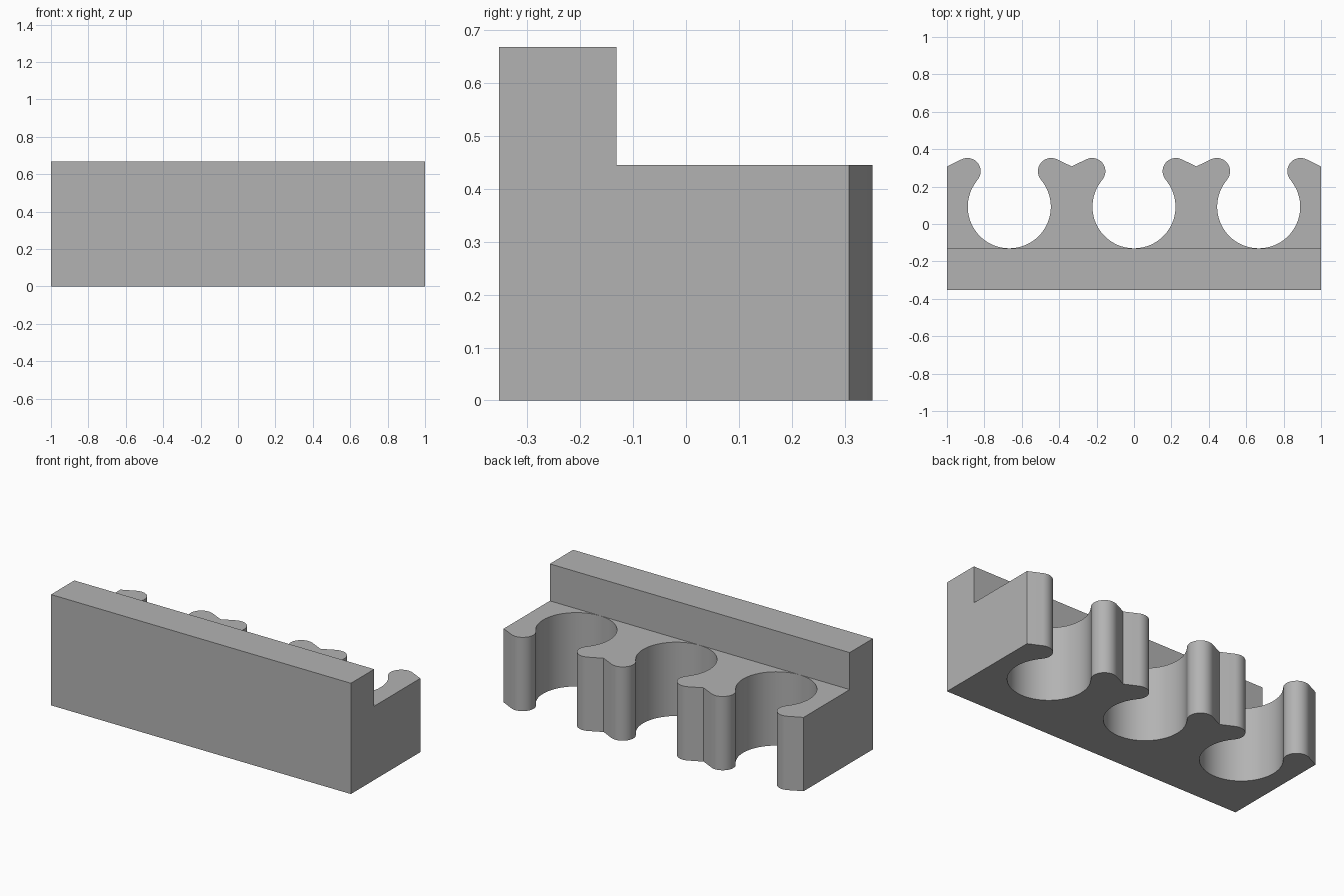
import bpy, bmesh
from math import atan2, acos, cos, sin, pi, hypot

cube = bpy.data.objects.get("Cube")
if cube:
    bpy.data.objects.remove(cube, do_unlink=True)

# Main sizes
PITCH = 2 / 3
FRONT, STEP, VALLEY = -0.353, -0.131, 0.308
SHELF_Z, WALL_Z = 0.445, 0.668
SLOT_R, SLOT_Y = 0.222, 0.092
LIP_R, LIP_X, LIP_Y = 0.071, 0.224, 0.282


def arc(cx, cy, r, start, end, steps):
    angles = [start + (end - start) * i / steps for i in range(steps + 1)]
    return [(cx + r * cos(a), cy + r * sin(a)) for a in angles]


# Half of one clip opening: slope, rounded lip, then the round slot
dx, dy = PITCH / 2 - LIP_X, VALLEY - LIP_Y
tangent = atan2(dy, dx) + acos(LIP_R / hypot(dx, dy))
neck = atan2(LIP_Y - SLOT_Y, LIP_X)
half = [(PITCH / 2, VALLEY)]
half += arc(LIP_X, LIP_Y, LIP_R, tangent, pi + neck, 16)
half += arc(0, SLOT_Y, SLOT_R, neck, -pi / 2, 32)[1:]
opening = half + [(-x, y) for x, y in reversed(half[:-1])]

# Outline of the whole rack, with three openings along the back
outline = [(-1, FRONT), (1, FRONT)]
for cx in (PITCH, 0, -PITCH):
    points = [(cx + x, y) for x, y in opening]
    outline += points if cx == PITCH else points[1:]

# Extrude the outline to shelf height
bm = bmesh.new()
base = bm.faces.new([bm.verts.new((x, y, 0)) for x, y in outline])
up = bmesh.ops.extrude_face_region(bm, geom=[base], use_keep_orig=True)["geom"]
bmesh.ops.translate(bm, vec=(0, 0, SHELF_Z),
                    verts=[v for v in up if isinstance(v, bmesh.types.BMVert)])

# Cut the top along the step and raise the front strip into a wall
bmesh.ops.bisect_plane(bm, geom=bm.verts[:] + bm.edges[:] + bm.faces[:],
                       plane_co=(0, STEP, 0), plane_no=(0, 1, 0))
strip = [f for f in bm.faces
         if all(v.co.z > SHELF_Z - 0.001 and v.co.y < STEP + 0.001 for v in f.verts)]
up = bmesh.ops.extrude_face_region(bm, geom=strip)["geom"]
bmesh.ops.translate(bm, vec=(0, 0, WALL_Z - SHELF_Z),
                    verts=[v for v in up if isinstance(v, bmesh.types.BMVert)])
bmesh.ops.recalc_face_normals(bm, faces=bm.faces)

mesh = bpy.data.meshes.new("clip_rack")
bm.to_mesh(mesh)
bm.free()
rack = bpy.data.objects.new("clip_rack", mesh)
bpy.context.collection.objects.link(rack)

# Plain grey material
grey = bpy.data.materials.new("plain_grey")
grey.use_nodes = True
grey.diffuse_color = (0.45, 0.45, 0.45, 1)
grey.node_tree.nodes["Principled BSDF"].inputs["Base Color"].default_value = (0.45, 0.45, 0.45, 1)
mesh.materials.append(grey)

# Smooth the curved walls, keep corners sharp
bpy.context.view_layer.objects.active = rack
rack.select_set(True)
bpy.ops.object.shade_smooth_by_angle(angle=pi / 7)
